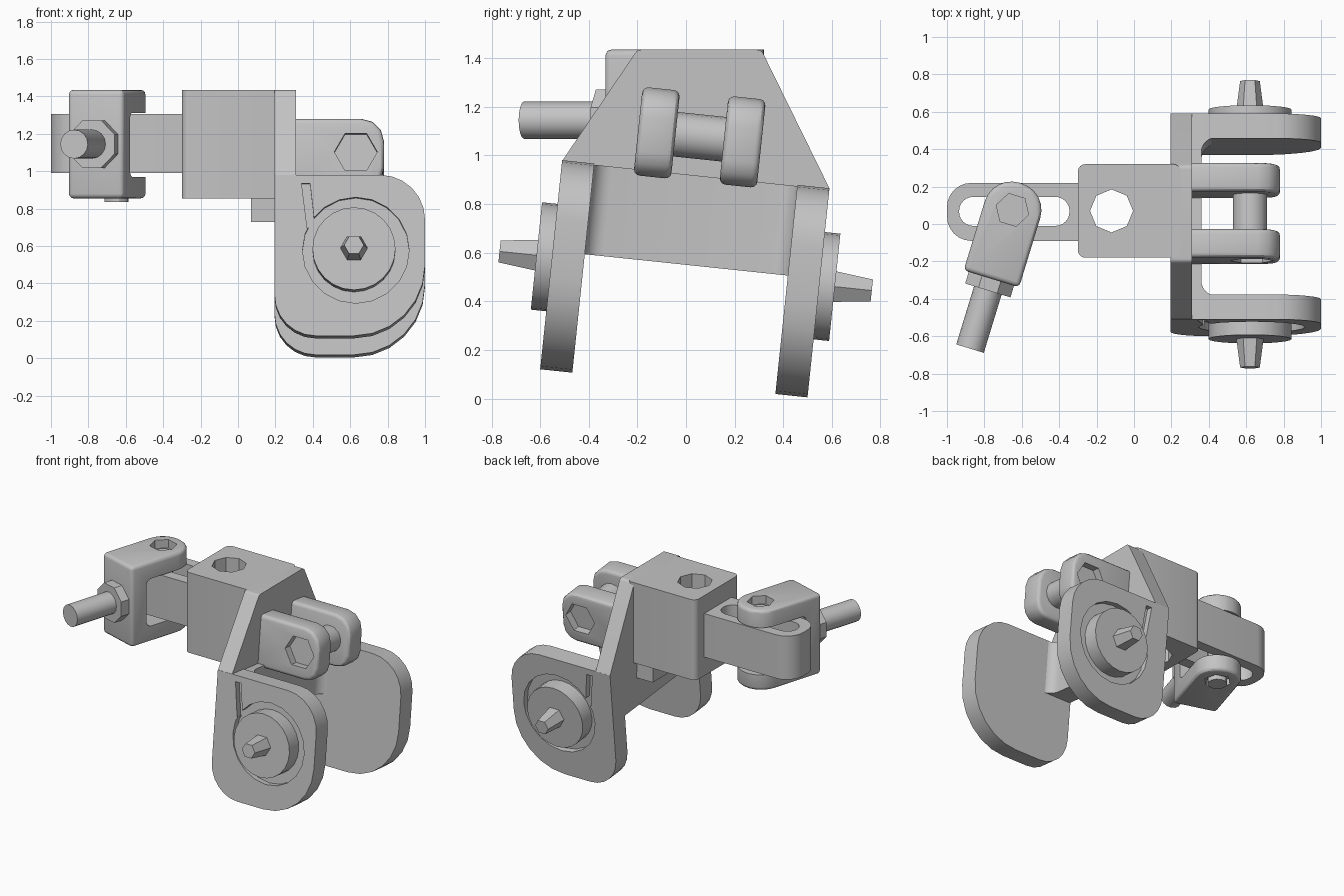
import bpy, bmesh, math
from mathutils import Vector, Matrix

old = bpy.data.objects.get("Cube")
if old:
    bpy.data.objects.remove(old, do_unlink=True)

grey = bpy.data.materials.new("plain grey")
grey.use_nodes = True
COLOR = (0.55, 0.55, 0.55, 1)
grey.diffuse_color = COLOR
grey.node_tree.nodes["Principled BSDF"].inputs["Base Color"].default_value = COLOR

WORLD = Matrix.Identity(4)
TILT = Matrix.Translation((0, -0.05, 0.0625)) @ Matrix.Rotation(math.radians(-6), 4, 'X')
SWING = Matrix.Translation((-0.65, 0.075, 0)) @ Matrix.Rotation(math.radians(-17), 4, 'Z')
parts = []


def rounded(points, steps=6):
    """Outline with a corner radius per point (x, y, radius)."""
    out = []
    for i, (x, y, r) in enumerate(points):
        p = Vector((x, y))
        if r == 0:
            out.append(p)
            continue
        a = (Vector(points[i - 1][:2]) - p).normalized()
        b = (Vector(points[(i + 1) % len(points)][:2]) - p).normalized()
        half = a.angle(b) / 2
        c = p + (a + b).normalized() * r / math.sin(half)
        t = r / math.tan(half)
        va, vb = (p + a * t - c).normalized(), (p + b * t - c).normalized()
        out += [c + va.slerp(vb, k / steps).normalized() * r for k in range(steps + 1)]
    return out


def rect(x0, x1, y0, y1, r=0):
    return rounded([(x0, y0, r), (x1, y0, r), (x1, y1, r), (x0, y1, r)])


def circle(x, y, r, n, turn=0.0):
    return [Vector((x + r * math.cos(turn + math.tau * i / n),
                    y + r * math.sin(turn + math.tau * i / n))) for i in range(n)]


def prism(name, outline, axis, a, b, frame=WORLD, bevel=0, taper=1):
    """Extrude an outline along an axis from a to b, scaled by taper at b."""
    place = {'x': lambda u, v, w: (w, u, v), 'y': lambda u, v, w: (u, w, v),
             'z': lambda u, v, w: (u, v, w)}[axis]
    mid = sum(outline, Vector((0, 0))) / len(outline)
    bm = bmesh.new()
    low = [bm.verts.new(place(*p, a)) for p in outline]
    top = [bm.verts.new(place(*(mid + (p - mid) * taper), b)) for p in outline]
    bm.faces.new(low)
    bm.faces.new(top)
    for i in range(len(low)):
        j = (i + 1) % len(low)
        bm.faces.new((low[i], low[j], top[j], top[i]))
    bmesh.ops.remove_doubles(bm, verts=bm.verts, dist=1e-5)
    bmesh.ops.recalc_face_normals(bm, faces=bm.faces)
    bm.transform(frame)
    mesh = bpy.data.meshes.new(name)
    bm.to_mesh(mesh)
    bm.free()
    mesh.materials.append(grey)
    obj = bpy.data.objects.new(name, mesh)
    bpy.context.collection.objects.link(obj)
    if bevel:
        m = obj.modifiers.new("Bevel", 'BEVEL')
        m.width, m.segments, m.angle_limit = bevel, 3, math.radians(50)
        apply(obj, m)
    parts.append(obj)
    return obj


def apply(obj, mod):
    bpy.context.view_layer.objects.active = obj
    bpy.ops.object.modifier_apply(modifier=mod.name)


def cut(obj, cutter):
    m = obj.modifiers.new("Cut", 'BOOLEAN')
    m.operation, m.solver, m.object = 'DIFFERENCE', 'EXACT', cutter
    apply(obj, m)
    parts.remove(cutter)
    bpy.data.objects.remove(cutter, do_unlink=True)


# Main block with its through hole and the small stop under it
block = prism("main_block", rect(-0.3, 0.25, -0.18, 0.32, 0.04), 'z', 0.855, 1.435)
cut(block, prism("block_hole", circle(-0.12, 0.07, 0.115, 8), 'z', 0.5, 1.6))
prism("block_stop", rect(0.07, 0.22, 0.1, 0.28), 'z', 0.73, 0.87)

# Slanted plate between block and arms
prism("slanted_plate", rounded([(-0.2, 1.435, 0.03), (0.31, 1.435, 0.03), (0.59, 0.865, 0),
                                (0.5, 0.75, 0), (-0.42, 0.85, 0), (-0.51, 0.977, 0)]),
      'x', 0.195, 0.31)

# Cross web with filleted inner corners
prism("cross_web", rounded([(0.2, -0.5, 0), (0.5, -0.5, 0), (0.5, -0.425, 0),
                            (0.36, -0.425, 0.08), (0.36, 0.425, 0.08), (0.5, 0.425, 0),
                            (0.5, 0.5, 0), (0.2, 0.5, 0)]), 'z', 0.49, 0.86, TILT)

# Mirrored pair of arms, discs, spindles and lugs
arm_shape = [(0.195, 0, 0.22), (1.0, 0, 0.38), (1.0, 0.865, 0.24), (0.195, 0.865, 0)]
lug_shape = [(0.25, 0.835, 0), (0.78, 0.835, 0.1), (0.78, 1.2, 0.12), (0.25, 1.2, 0)]
for side, s in (("front", -1), ("back", 1)):
    arm = prism(side + "_arm", rounded(arm_shape), 'y', s * 0.42, s * 0.553, TILT)
    cut(arm, prism("recess", circle(0.63, 0.46, 0.285, 20), 'y', s * 0.51, s * 0.7, TILT))
    cut(arm, prism("slot", [Vector(p) for p in ((0.34, 0.82), (0.385, 0.82), (0.41, 0.6),
                                                (0.37, 0.58))], 'y', s * 0.51, s * 0.7, TILT))
    prism(side + "_disc", circle(0.62, 0.462, 0.222, 24), 'y', s * 0.5, s * 0.617, TILT)
    prism(side + "_spindle", circle(0.62, 0.465, 0.075, 6), 'y', s * 0.6, s * 0.77, TILT,
          taper=0.7)
    lug = prism(side + "_lug", rounded(lug_shape, 3), 'y', s * 0.1, s * 0.255, TILT, bevel=0.025)
    cut(lug, prism("hex_recess", circle(0.63, 1.02, 0.115, 6), 'y', s * 0.2, s * 0.4, TILT))
prism("lug_pin", circle(0.62, 1.02, 0.092, 16), 'y', -0.15, 0.15, TILT)

# Slotted bar
bar = prism("slotted_bar", rounded([(-1, -0.09, 0.13), (-0.25, -0.09, 0), (-0.25, 0.22, 0),
                                    (-1, 0.22, 0.13)]), 'z', 0.99, 1.305)
cut(bar, prism("bar_slot", rect(-0.935, -0.345, -0.01, 0.145, 0.075), 'z', 0.8, 1.5))

# Swung clamp around the bar
clamp = prism("clamp", rounded([(-0.155, -0.385, 0), (0.155, -0.385, 0), (0.155, 0.15, 0.148),
                                (-0.155, 0.15, 0.148)]), 'z', 0.855, 1.435, SWING, bevel=0.025)
cut(clamp, prism("clamp_gap", rounded([(-0.26, 0.97, 0.04), (0.4, 0.97, 0), (0.4, 1.312, 0),
                                       (-0.26, 1.312, 0.04)]), 'x', -0.4, 0.4, SWING))
for z0, z1 in ((1.375, 1.6), (0.7, 0.9)):
    cut(clamp, prism("clamp_recess", circle(0, 0, 0.09, 6), 'z', z0, z1, SWING))
prism("clamp_pin", circle(0, 0, 0.065, 12), 'z', 0.835, 1.38, SWING)

# Nut and threaded end on the clamp
prism("clamp_nut", circle(0, 1.145, 0.137, 8, math.pi / 8), 'y', -0.37, -0.45, SWING)
prism("clamp_rod", circle(0, 1.145, 0.077, 16), 'y', -0.4, -0.775, SWING)

# Smooth round surfaces, keep hard edges
for obj in bpy.context.scene.objects:
    obj.select_set(obj in parts)
bpy.context.view_layer.objects.active = parts[0]
bpy.ops.object.shade_smooth_by_angle(angle=math.radians(30))
